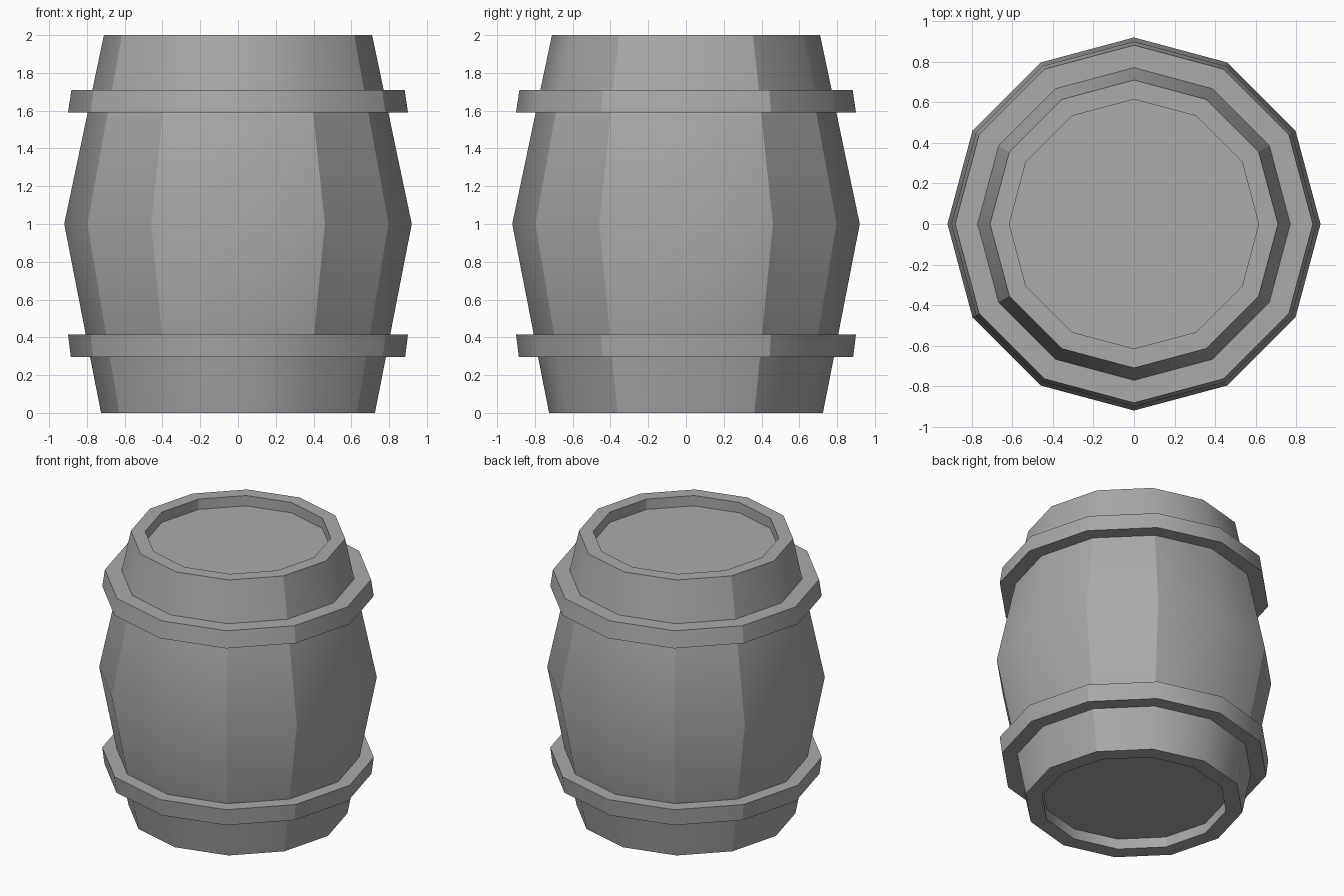
import bpy, bmesh, math

if "Cube" in bpy.data.objects:
    bpy.data.objects.remove(bpy.data.objects["Cube"])

SIDES = 12
grey = bpy.data.materials.new("barrel grey")
grey.diffuse_color = (0.4, 0.4, 0.4, 1)
grey.use_nodes = True
grey.node_tree.nodes["Principled BSDF"].inputs["Base Color"].default_value = grey.diffuse_color


def lathe(name, profile, closed=False):
    """Revolve (radius, z) points into a 12-sided part; an open profile is capped at both ends."""
    bm = bmesh.new()
    rings = [[bm.verts.new((r * math.cos(i * math.tau / SIDES), r * math.sin(i * math.tau / SIDES), z))
              for i in range(SIDES)] for r, z in profile]
    pairs = list(zip(rings, rings[1:]))
    if closed:
        pairs.append((rings[-1], rings[0]))
    else:
        bm.faces.new(rings[0])
        bm.faces.new(rings[-1])
    for a, b in pairs:
        for i in range(SIDES):
            j = (i + 1) % SIDES
            bm.faces.new((a[i], a[j], b[j], b[i]))
    bmesh.ops.recalc_face_normals(bm, faces=bm.faces)
    for f in bm.faces:
        f.smooth = True
    # Crisp hoop and rim edges, soft belly crease, selected crisp stave edges
    for e in bm.edges:
        p, q = (v.co for v in e.verts)
        mid = (p + q) / 2
        step = math.degrees(math.atan2(mid.y, mid.x)) / 30
        if abs(step - round(step)) < 0.1:
            k = round(step) % 6
            hard = k in (1, 5) or (k in (2, 4) and 0.42 < mid.z < 1.58)
            if abs(p.z - q.z) < 1e-4:
                hard = True
        else:
            hard = abs(mid.z - 1) > 0.01
        e.smooth = not hard
    mesh = bpy.data.meshes.new(name)
    bm.to_mesh(mesh)
    bm.free()
    mesh.materials.append(grey)
    obj = bpy.data.objects.new(name, mesh)
    bpy.context.collection.objects.link(obj)
    return obj


# Barrel body with recessed lids at both ends
lathe("barrel_body", [(0.615, 0.075), (0.615, 0), (0.725, 0), (0.783, 0.295), (0.806, 0.415),
                      (0.92, 1), (0.796, 1.59), (0.771, 1.71), (0.71, 2), (0.615, 2), (0.615, 1.925)])

# Hoops, slightly tapered with the belly
lathe("lower_hoop", [(0.76, 0.295), (0.885, 0.295), (0.90, 0.415), (0.76, 0.415)], closed=True)
lathe("upper_hoop", [(0.75, 1.59), (0.90, 1.59), (0.882, 1.71), (0.75, 1.71)], closed=True)
